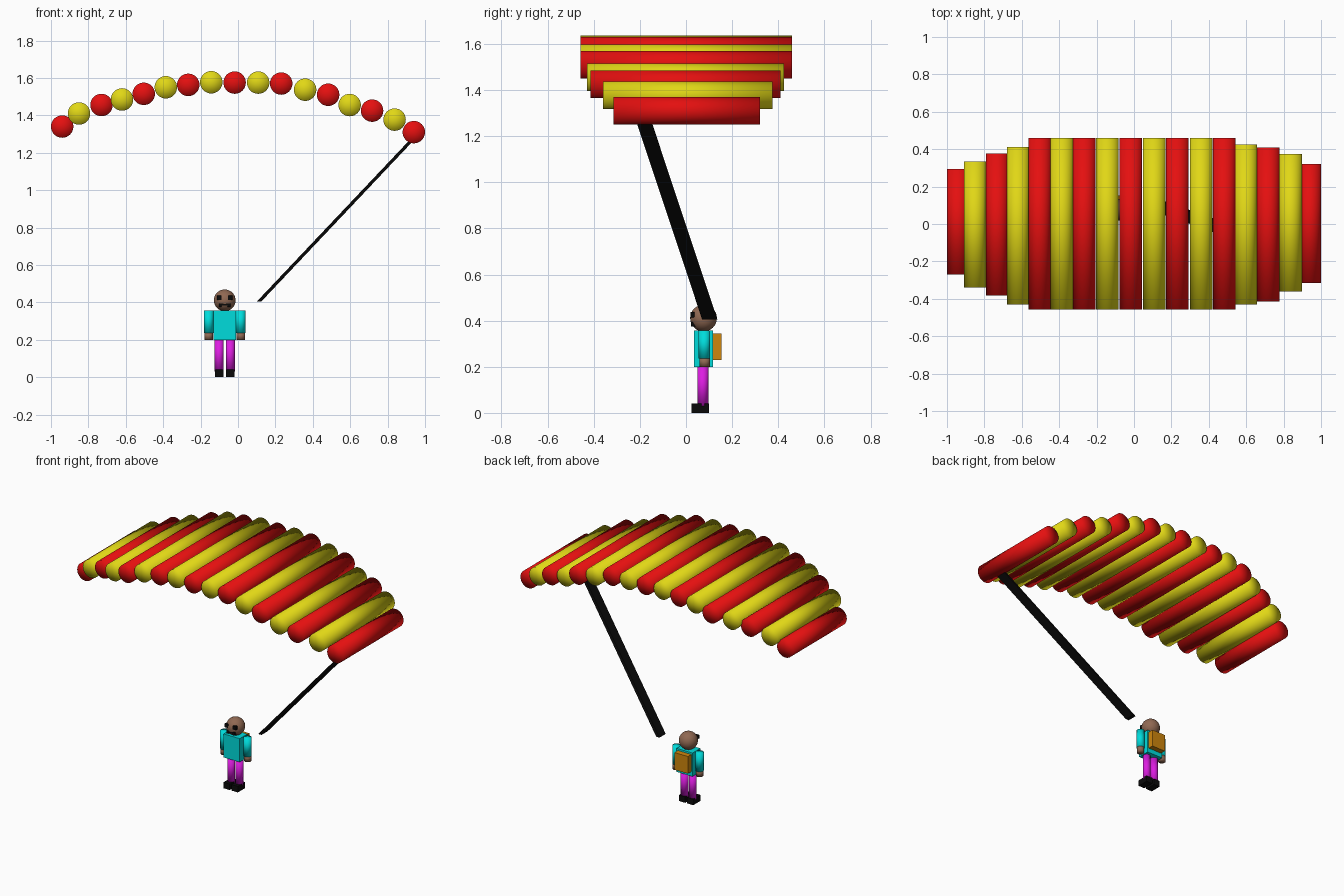
import bpy, bmesh, math
from mathutils import Matrix, Vector

if "Cube" in bpy.data.objects:
    bpy.data.objects.remove(bpy.data.objects["Cube"])


def material(name, rgb):
    m = bpy.data.materials.new(name)
    m.diffuse_color = (*rgb, 1)
    m.use_nodes = True
    m.node_tree.nodes["Principled BSDF"].inputs["Base Color"].default_value = m.diffuse_color
    return m


RED = material("red", (0.78, 0.005, 0.005))
YELLOW = material("yellow", (0.75, 0.68, 0.008))
CYAN = material("cyan", (0.0, 0.72, 0.72))
MAGENTA = material("magenta", (0.72, 0.012, 0.75))
ORANGE = material("orange", (0.62, 0.24, 0.004))
SKIN = material("skin brown", (0.28, 0.14, 0.085))
BLACK = material("black", (0.003, 0.003, 0.003))


def finish(name, bm, mat, smooth=False):
    bmesh.ops.recalc_face_normals(bm, faces=bm.faces)
    for f in bm.faces:
        f.smooth = smooth
    mesh = bpy.data.meshes.new(name)
    bm.to_mesh(mesh)
    bm.free()
    mesh.materials.append(mat)
    ob = bpy.data.objects.new(name, mesh)
    bpy.context.collection.objects.link(ob)
    return ob


def box(name, lo, hi, mat):
    lo, hi = Vector(lo), Vector(hi)
    bm = bmesh.new()
    bmesh.ops.create_cube(bm, size=1, matrix=Matrix.Translation((lo + hi) / 2)
                          @ Matrix.Diagonal((*(hi - lo), 1)))
    return finish(name, bm, mat)


def cylinder(name, a, b, radius, mat):
    """Smooth tube from point a to point b with fan caps."""
    a, b = Vector(a), Vector(b)
    turn = (b - a).to_track_quat('Z', 'Y').to_matrix().to_4x4()
    bm = bmesh.new()
    bmesh.ops.create_cone(bm, cap_ends=True, cap_tris=True, segments=32,
                          radius1=radius, radius2=radius, depth=(b - a).length,
                          matrix=Matrix.Translation((a + b) / 2) @ turn)
    return finish(name, bm, mat, True)


def sphere(name, centre, radius, mat):
    bm = bmesh.new()
    bmesh.ops.create_uvsphere(bm, u_segments=32, v_segments=16, radius=radius,
                              matrix=Matrix.Translation(centre))
    return finish(name, bm, mat, True)


# Canopy tubes: x, z, front y, back y
tubes = [
    (-0.94, 1.34, -0.27, 0.295), (-0.85, 1.41, -0.34, 0.333),
    (-0.73, 1.455, -0.382, 0.377), (-0.62, 1.485, -0.43, 0.412),
    (-0.504, 1.515, -0.457, 0.46), (-0.386, 1.55, -0.457, 0.46),
    (-0.266, 1.563, -0.457, 0.46), (-0.143, 1.577, -0.457, 0.46),
    (-0.018, 1.575, -0.457, 0.46), (0.108, 1.575, -0.457, 0.46),
    (0.231, 1.57, -0.457, 0.46), (0.359, 1.537, -0.457, 0.46),
    (0.482, 1.51, -0.457, 0.46), (0.597, 1.455, -0.43, 0.425),
    (0.717, 1.425, -0.415, 0.41), (0.837, 1.377, -0.36, 0.375),
    (0.94, 1.31, -0.315, 0.32),
]
for i, (x, z, y0, y1) in enumerate(tubes):
    cylinder(f"canopy_tube_{i + 1}", (x, y0, z), (x, y1, z), 0.06,
             YELLOW if i % 2 else RED)

# Slanted strap: a sheared bar with level ends
bm = bmesh.new()
rings = []
for cx, cy, cz in ((0.113, 0.103, 0.405), (0.955, -0.193, 1.295)):
    rings.append([bm.verts.new((cx + sx * 0.012, cy + sy * 0.033, cz))
                  for sx, sy in ((-1, -1), (1, -1), (1, 1), (-1, 1))])
low, high = rings
bm.faces.new(low)
bm.faces.new(high)
for i in range(4):
    j = (i + 1) % 4
    bm.faces.new((low[i], low[j], high[j], high[i]))
finish("strap", bm, BLACK)

# Body, head and backpack
CX = -0.071
sphere("head", (CX, 0.076, 0.411), 0.058, SKIN)
box("torso", (CX - 0.059, 0.035, 0.2), (CX + 0.059, 0.117, 0.357), CYAN)
box("backpack", (CX - 0.05, 0.115, 0.23), (CX + 0.05, 0.153, 0.345), ORANGE)

# Limbs and face details on both sides
for side, s in (("left", -1), ("right", 1)):
    leg = CX + s * 0.03
    cylinder(f"{side}_leg", (leg, 0.073, 0.03), (leg, 0.073, 0.205), 0.024, MAGENTA)
    box(f"{side}_shoe", (leg - 0.023, 0.024, 0), (leg + 0.023, 0.1, 0.04), BLACK)
    arm = CX + s * 0.086
    cylinder(f"{side}_arm", (arm, 0.08, 0.235), (arm, 0.08, 0.357), 0.025, CYAN)
    cylinder(f"{side}_hand", (arm, 0.081, 0.2), (arm, 0.081, 0.24), 0.023, SKIN)
    eye = CX + s * 0.029
    box(f"{side}_eye", (eye - 0.012, 0.02, 0.413), (eye + 0.012, 0.036, 0.437), BLACK)
    corner = CX + s * 0.023
    box(f"{side}_mouth_corner", (corner - 0.007, 0.022, 0.374),
        (corner + 0.007, 0.045, 0.386), BLACK)
box("mouth", (CX - 0.03, 0.022, 0.384), (CX + 0.03, 0.04, 0.394), BLACK)
